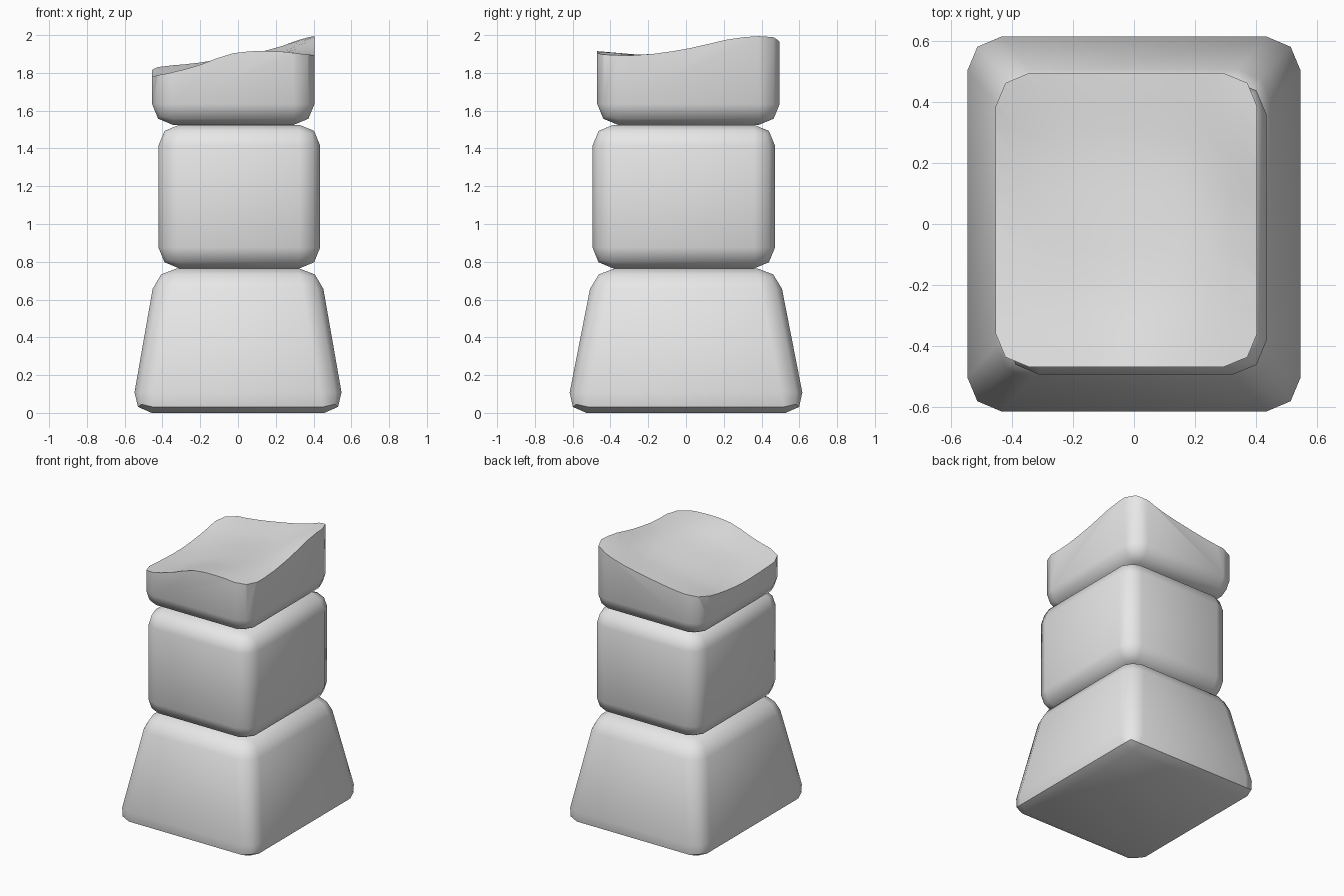
import bpy, bmesh, math

cube = bpy.data.objects.get("Cube")
if cube:
    bpy.data.objects.remove(cube, do_unlink=True)

stone = bpy.data.materials.new("grey_stone")
stone.use_nodes = True
stone.diffuse_color = (0.8, 0.8, 0.8, 1)
stone.node_tree.nodes["Principled BSDF"].inputs["Base Color"].default_value = (0.8, 0.8, 0.8, 1)


def add_object(name, bm):
    mesh = bpy.data.meshes.new(name)
    bmesh.ops.recalc_face_normals(bm, faces=bm.faces)
    bm.to_mesh(mesh)
    bm.free()
    mesh.materials.append(stone)
    obj = bpy.data.objects.new(name, mesh)
    bpy.context.collection.objects.link(obj)
    return obj


def rounded_block(name, centre, base, top, z0, z1, bevel=0.11):
    """Bevelled block; base and top are half sizes in x and y."""
    bm = bmesh.new()
    bmesh.ops.create_cube(bm, size=2)
    for v in bm.verts:
        half = top if v.co.z > 0 else base
        v.co = (centre[0] + v.co.x * half[0], centre[1] + v.co.y * half[1],
                z1 if v.co.z > 0 else z0)
    bmesh.ops.bevel(bm, geom=bm.edges[:], offset=bevel, segments=2,
                    profile=0.5, affect='EDGES')
    return add_object(name, bm)


def smooth(obj, angle):
    bpy.ops.object.select_all(action='DESELECT')
    obj.select_set(True)
    bpy.context.view_layer.objects.active = obj
    bpy.ops.object.shade_smooth_by_angle(angle=math.radians(angle))


# Tapered base and straight middle block
base = rounded_block("base_block", (0, 0), (0.567, 0.637), (0.433, 0.487), 0, 0.765)
middle = rounded_block("middle_block", (0.007, -0.012), (0.428, 0.483), (0.428, 0.483), 0.765, 1.525)

# Broken top block, first made too tall
broken = rounded_block("broken_top_block", (-0.025, 0.013), (0.43, 0.483), (0.43, 0.483), 1.525, 2.4)

# Heights of the broken surface, rows front to back, columns -x to +x
HEIGHTS = [
    (1.785, 1.83, 1.905, 1.915, 1.895),
    (1.77, 1.81, 1.87, 1.895, 1.895),
    (1.765, 1.81, 1.86, 1.89, 1.93),
    (1.79, 1.82, 1.86, 1.90, 1.985),
    (1.835, 1.85, 1.885, 1.93, 2.0),
]


def spline(p, t):
    """Smooth curve through evenly spaced values."""
    i = min(int(t), len(p) - 2)
    f = t - i
    a, b, c, d = p[max(i - 1, 0)], p[i], p[i + 1], p[min(i + 2, len(p) - 1)]
    return b + 0.5 * f * (c - a + f * (2 * a - 5 * b + 4 * c - d + f * (3 * (b - c) + d - a)))


# Cutter with the broken surface underneath
STEPS = 10
bm = bmesh.new()
bmesh.ops.create_grid(bm, x_segments=STEPS, y_segments=STEPS, size=1)
for v in bm.verts:
    u, w = (v.co.x + 1) * 2, (v.co.y + 1) * 2
    z = spline([spline(row, u) for row in HEIGHTS], w)
    v.co = (-0.025 + v.co.x * 0.435, 0.012 + v.co.y * 0.49, min(z, 2.0))
bmesh.ops.triangulate(bm, faces=bm.faces[:])
raised = bmesh.ops.extrude_face_region(bm, geom=bm.faces[:])
for v in raised["geom"]:
    if isinstance(v, bmesh.types.BMVert):
        v.co.z = 2.7
cutter = add_object("break_cutter", bm)
cutter.hide_render = True

cut = broken.modifiers.new("break", 'BOOLEAN')
cut.operation = 'DIFFERENCE'
cut.solver = 'EXACT'
cut.object = cutter
bpy.context.view_layer.objects.active = broken
bpy.ops.object.modifier_apply(modifier=cut.name)
bpy.data.objects.remove(cutter, do_unlink=True)

for block in (base, middle, broken):
    smooth(block, 50)
